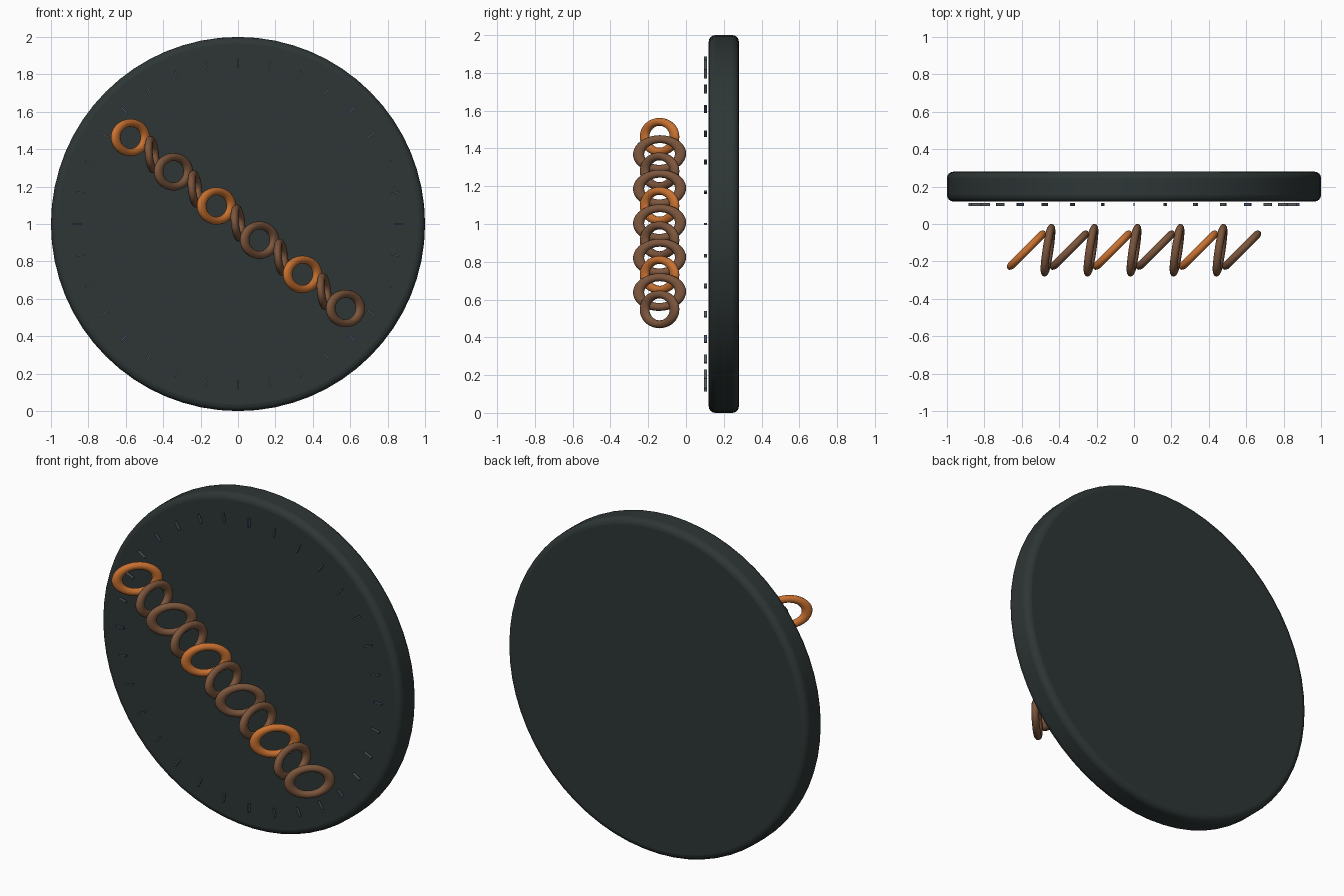
import bpy
import math
from mathutils import Matrix, Vector

if "Cube" in bpy.data.objects:
    bpy.data.objects.remove(bpy.data.objects["Cube"])


def material(name, rgb):
    m = bpy.data.materials.new(name)
    m.diffuse_color = (*rgb, 1)
    m.use_nodes = True
    m.node_tree.nodes["Principled BSDF"].inputs["Base Color"].default_value = m.diffuse_color
    return m


DARK = material("dark_slate", (0.027, 0.037, 0.036))
ORANGE = material("copper_orange", (0.58, 0.165, 0.03))
BROWN = material("rust_brown", (0.20, 0.092, 0.046))
GREY = material("tick_grey", (0.10, 0.115, 0.12))
BLUE = material("tick_blue_grey", (0.07, 0.09, 0.15))


def finish(name, mat, matrix, smooth=True):
    ob = bpy.context.object
    ob.name = name
    ob.data.materials.append(mat)
    ob.matrix_world = matrix
    if smooth:
        bpy.ops.object.shade_smooth_by_angle(angle=math.radians(40))
    return ob


def rot(deg, axis):
    return Matrix.Rotation(math.radians(deg), 4, axis)


# Upright round plate with a rounded rim
bpy.ops.mesh.primitive_cylinder_add(vertices=64, radius=1, depth=0.16)
plate = finish("round_plate", DARK,
               Matrix.Translation((0, 0.20, 1)) @ rot(90, 'X'))
bevel = plate.modifiers.new("rounded_rim", 'BEVEL')
bevel.width = 0.035
bevel.segments = 4
bevel.limit_method = 'ANGLE'

# Chain of stretched rings running diagonally across the front
start, end = Vector((-0.575, -0.14, 1.462)), Vector((0.575, -0.14, 0.548))
LINKS = 11
for i in range(LINKS):
    bpy.ops.mesh.primitive_torus_add(major_radius=0.079, minor_radius=0.021,
                                     major_segments=40, minor_segments=14)
    turn = rot(45, 'Z') if i % 2 == 0 else rot(-6, 'Y') @ rot(81.5, 'Z')
    stretch = Matrix.Diagonal((1.42, 1, 1, 1))
    finish(f"chain_link_{i + 1}", ORANGE if i % 4 == 0 else BROWN,
           Matrix.Translation(start.lerp(end, i / (LINKS - 1)))
           @ turn @ rot(90, 'X') @ stretch)

# Ring of small radial tick marks floating just ahead of the plate
TICKS = 32
for i in range(TICKS):
    bpy.ops.mesh.primitive_cube_add(size=1)
    finish(f"tick_{i + 1}", BLUE if i % 4 == 0 else GREY,
           Matrix.Translation((0, 0, 1)) @ rot(360 * i / TICKS, 'Y')
           @ Matrix.Translation((0, 0.104, 0.86))
           @ Matrix.Diagonal((0.008, 0.015, 0.052, 1)), smooth=False)
